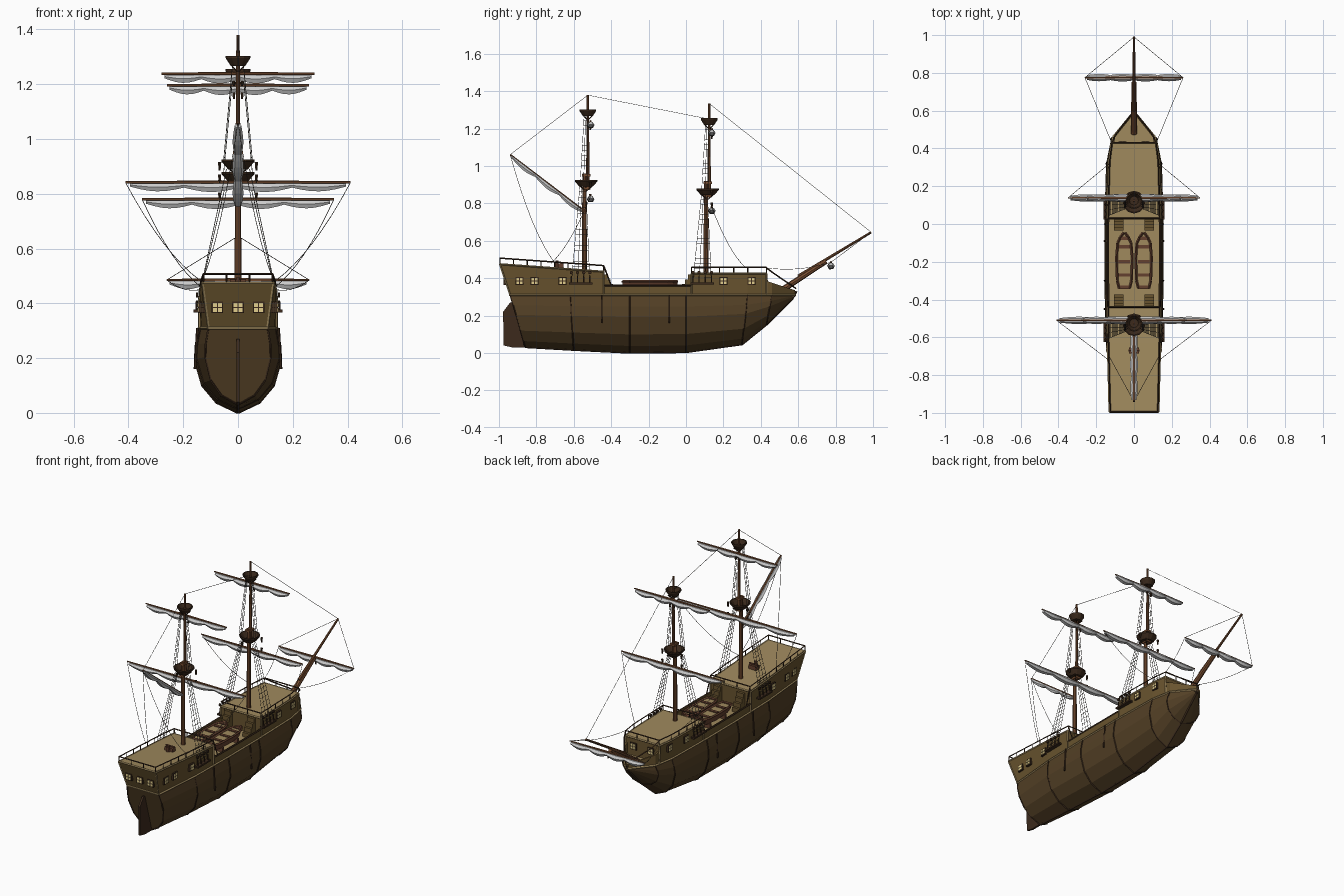
import bpy, bmesh, math
from mathutils import Vector as V, Matrix

if "Cube" in bpy.data.objects:
    bpy.data.objects.remove(bpy.data.objects["Cube"])

def material(name, *rgb):
    m = bpy.data.materials.new(name)
    m.diffuse_color = [(c / 255) ** 2.2 for c in rgb] + [1]
    m.use_nodes = True
    m.node_tree.nodes["Principled BSDF"].inputs["Base Color"].default_value = m.diffuse_color
    return m

HULL = material("hull_wood", 84, 66, 42)
CASTLE = material("castle_wood", 104, 84, 50)
DECK = material("deck_wood", 158, 136, 94)
MAST = material("mast_wood", 118, 78, 52)
DARK = material("dark_wood", 62, 46, 34)
BOAT = material("boat_wood", 100, 66, 50)
SAIL = material("sail_cloth", 196, 192, 194)
ROPE = material("rope", 70, 66, 62)
GLASS = material("window_glass", 225, 205, 140)

def part(name, mat, build):
    bm = bmesh.new()
    build(bm)
    bmesh.ops.recalc_face_normals(bm, faces=bm.faces)
    me = bpy.data.meshes.new(name)
    bm.to_mesh(me)
    bm.free()
    me.materials.append(mat)
    ob = bpy.data.objects.new(name, me)
    bpy.context.collection.objects.link(ob)

def seg(bm, a, b, r, r2=None, n=6):
    a, b = V(a), V(b)
    d = b - a
    rot = d.to_track_quat('Z', 'Y').to_matrix().to_4x4()
    bmesh.ops.create_cone(bm, cap_ends=True, segments=n, radius1=r, radius2=r if r2 is None else r2,
                          depth=d.length, matrix=Matrix.Translation((a + b) / 2) @ rot)

def path(bm, pts, r, n=4):
    for a, b in zip(pts, pts[1:]):
        seg(bm, a, b, r, n=n)

def box(bm, c, s):
    bmesh.ops.create_cube(bm, size=1, matrix=Matrix.Translation(c) @ Matrix.Diagonal((*s, 1)))

def loft(bm, rings, closed=True, caps=True):
    vs = [[bm.verts.new(p) for p in ring] for ring in rings]
    n = len(vs[0])
    for a, b in zip(vs, vs[1:]):
        for i in range(n if closed else n - 1):
            j = (i + 1) % n
            bm.faces.new((a[i], a[j], b[j], b[i]))
    if caps:
        bm.faces.new(vs[0])
        bm.faces.new(vs[-1])

def rope(bm, a, b, sag=0.0, n=8, r=.0014):
    a, b = V(a), V(b)
    n = n if sag else 1
    path(bm, [a.lerp(b, i / n) - V((0, 0, 4 * sag * (i / n) * (1 - i / n))) for i in range(n + 1)], r, 3)

# Hull: stations of keel y, keel z, sheer y, half width
STATIONS = [(-.86, .03, -.94, .12), (-.6, .015, -.62, .15), (-.3, 0, -.3, .157), (0, .003, 0, .157),
            (.3, .045, .33, .148), (.43, .15, .46, .122), (.57, .29, .585, .008)]
SECTION = [(0, 0), (.5, .12), (.83, .32), (1, .62), (.98, .8), (.9, 1)]

def section(st):
    yk, zk, yt, w = st
    half = [V((w * x, yk + (yt - yk) * t, zk + (.31 - zk) * t)) for x, t in SECTION]
    return [V((-p.x, p.y, p.z)) for p in half[:0:-1]] + half

def width(y):
    tab = [(s[2], s[3] * .9) for s in STATIONS]
    for (a, wa), (b, wb) in zip(tab, tab[1:]):
        if y <= b:
            return wa + (wb - wa) * (max(y, a) - a) / (b - a)
    return tab[-1][1]

part("hull", HULL, lambda bm: loft(bm, [section(s) for s in STATIONS]))

def ribs(bm):
    for s in STATIONS:
        path(bm, section(s), .004)
    for s in (1, -1):
        for y in (-.09, -.45):
            seg(bm, (s * .157, y, .16), (s * .148, y, .31), .005)
    path(bm, [(0, s[0], s[1] + .002) for s in STATIONS] + [(0, .59, .33)], .006)
part("hull_ribs_and_keel", DARK, ribs)

def wales(bm):
    for s in (1, -1):
        path(bm, [(s * (st[3] * .9 + .001), st[2], .31) for st in STATIONS], .006)
    seg(bm, (-.11, -.942, .31), (.11, -.942, .31), .006)
part("wale", DECK, wales)

def rudder(bm):
    out = [(-.975, .04), (-.978, .22), (-.94, .27), (-.925, .27), (-.855, .03), (-.93, .03)]
    loft(bm, [[(x, y, z) for y, z in out] for x in (-.006, .006)])
part("rudder", DARK, rudder)

def main_deck(bm):
    ys = [-.92, -.62, -.3, 0, .33, .46, .583]
    loft(bm, [[(s * (width(y) - .002), y, z) for s, z in ((-1, .3), (1, .3), (1, .315), (-1, .315))] for y in ys])
part("main_deck", DECK, main_deck)

# Castles: rings of bottom y, top y, top half width, top z
AFT = [(-.94, -.995, .13, .475), (-.62, -.63, .139, .449), (-.44, -.44, .14, .435)]
FORE = [(.03, .03, .141, .425), (.33, .33, .133, .425), (.43, .43, .12, .425)]

def castle(rows):
    return lambda bm: loft(bm, [[(-width(b), b, .31), (width(b), b, .31), (w, t, z), (-w, t, z)]
                                for b, t, w, z in rows])

def castle_deck(rows):
    return lambda bm: loft(bm, [[(s * (w - .006), t, z + h) for s, h in ((-1, -.004), (1, -.004), (1, .003), (-1, .003))]
                                for b, t, w, z in rows])

def trim(rows):
    def f(bm):
        loop = [V((w, t, z)) for b, t, w, z in rows] + [V((-w, t, z)) for b, t, w, z in rows[::-1]]
        path(bm, loop + loop[:1], .005)
        for b, t, w, z in (rows[0], rows[-1]):
            for s in (1, -1):
                seg(bm, (s * width(b), b, .31), (s * w, t, z), .005, n=4)
    return f

def rails(rows):
    def f(bm):
        up = V((0, 0, .032))
        loop = [V((w - .004, t, z)) for b, t, w, z in rows] + [V((-w + .004, t, z)) for b, t, w, z in rows[::-1]]
        loop.append(loop[0])
        path(bm, [p + up for p in loop], .004)
        for a, b in zip(loop, loop[1:]):
            n = max(1, round((b - a).length / .08))
            for i in range(n):
                p = a.lerp(b, i / n)
                seg(bm, p, p + up, .003, n=4)
    return f

for name, rows in (("aft_castle", AFT), ("forecastle", FORE)):
    part(name, CASTLE, castle(rows))
    part(name + "_deck", DECK, castle_deck(rows))
    part(name + "_trim", DECK, trim(rows))
    part(name + "_rails", DARK, rails(rows))

def bulwarks(bm):
    for s in (1, -1):
        for ys, zs in (((-.44, -.3, 0, .03), (.36,) * 4), ((.43, .46, .583), (.385, .375, .335))):
            loft(bm, [[(s * width(y), y, .31), (s * width(y), y, z), (s * max(width(y) - .01, 0), y, z),
                       (s * max(width(y) - .01, 0), y, .31)] for y, z in zip(ys, zs)])
part("bulwarks", CASTLE, bulwarks)

def caps(bm):
    for s in (1, -1):
        path(bm, [(s * width(y), y, .36) for y in (-.44, -.3, 0, .03)], .005)
        path(bm, [(s * .116, .43, .455), (s * .1, .47, .425), (s * .008, .588, .345)], .004)
        path(bm, [(s * .136, -.44, .467), (s * .138, -.4, .362)], .004)
part("cap_rails", DARK, caps)

# Windows on both castles and the stern
WINDOWS = [(s * x, y, .385, 0) for s in (1, -1) for x, y in
           ((.121, -.89), (.128, -.81), (.138, -.66), (.139, .2), (.1305, .35))]
WINDOWS += [(x, -.968, .385, 1) for x in (-.075, 0, .075)]
WINDOWS += [(x, .43, .375, 1) for x in (-.06, .06)]

def frames(bm):
    for x, y, z, e in WINDOWS:
        box(bm, (x, y, z), (.042, .014, .042) if e else (.014, .042, .042))
part("window_frames", DARK, frames)

def panes(bm):
    for x, y, z, e in WINDOWS:
        for i in (-.009, .009):
            for k in (-.009, .009):
                box(bm, (x + i * e, y + i * (1 - e), z + k), (.014, .018, .014) if e else (.018, .014, .014))
part("window_panes", GLASS, panes)

# Deck fittings
def ladders(bm):
    for s in (1, -1):
        for y, d in ((-.435, 1), (.025, -1)):
            for i in range(4):
                h = .105 - .026 * i
                box(bm, (s * .08, y + d * (.008 + .015 * i), .315 + h / 2), (.05, .015, h))
part("ladders", CASTLE, ladders)

BOAT_ROWS = [(-.34, .028, .35), (-.3, .038, .342), (-.18, .042, .338), (-.1, .036, .344), (-.07, .022, .352), (-.045, .003, .365)]

def boats(bm):
    for c in (-.051, .051):
        loft(bm, [[(c - w, y, .378), (c - w * .7, y, k), (c + w * .7, y, k), (c + w, y, .378)] for y, w, k in BOAT_ROWS])
        for s in (1, -1):
            path(bm, [(c + s * w, y, .382) for y, w, k in BOAT_ROWS], .007)
        for y in (-.335, -.27, -.2, -.12, -.075):
            box(bm, (c, y, .381), (.06 if y < -.1 else .04, .018, .007))
        for y in (-.27, -.12):
            box(bm, (c, y, .328), (.07, .014, .03))
part("rowing_boats", BOAT, boats)

def boat_floors(bm):
    for c in (-.051, .051):
        loft(bm, [[(c - w * .9, y, .379), (c + w * .9, y, .379)] for y, w, k in BOAT_ROWS], False, False)
part("boat_floors", DECK, boat_floors)

def helm(bm):
    box(bm, (0, -.67, .465), (.055, .03, .025))
    seg(bm, (0, -.69, .455), (0, -.69, .495), .012, .008, 8)
    seg(bm, (-.03, -.67, .483), (.03, -.67, .483), .006)
part("helm_capstan", BOAT, helm)

# Masts, bowsprit, yards: yard y, z, half length
YARDS = [(-.51, 1.238, .28), (.138, 1.196, .26), (-.51, .842, .41), (.138, .78, .35), (.775, .485, .26)]
MASTS = [(-.543, -.525, .96, 1.38, .905, 1.283), (.107, .124, .92, 1.335, .86, 1.235)]
GAFF = V((0, -.94, 1.06)), V((0, -.555, .765))

def spars(bm):
    for y0, y1, zl, zt, n1, n2 in MASTS:
        seg(bm, (0, y0, .3), (0, y0, zl), .014, .011, 10)
        seg(bm, (0, y1, zl - .09), (0, y1, zt), .0095, .006, 8)
        for z in (zl - .08, zl - .01):
            box(bm, (0, (y0 + y1) / 2, z), (.032, .046, .012))
    seg(bm, (0, .48, .315), (0, .75, .49), .017, .013, 8)
    seg(bm, (0, .6, .41), (0, .99, .645), .009, .006, 8)
    for y, z, h in YARDS:
        for s in (1, -1):
            seg(bm, (0, y, z), (s * h, y, z), .007, .004)
    seg(bm, GAFF[0], GAFF[1], .005, .007)
part("masts_and_yards", MAST, spars)

def furled(bm, a, b, axis, lobes):
    n = lobes * 6
    rings = []
    for i in range(n + 1):
        t = i / n
        p = a.lerp(b, t)
        d = .013 + .016 * abs(math.sin(math.pi * lobes * t)) + .005 * math.sin(math.pi * t)
        w = .007 + .4 * d
        rings.append([p + V(axis) * (w * x) - V((0, 0, d * z))
                      for x, z in ((-.5, 0), (.5, 0), (1, .45), (.6, .95), (-.6, .95), (-1, .45))])
    loft(bm, rings)

def sails(bm):
    for y, z, h in YARDS:
        furled(bm, V((-h * .96, y, z - .004)), V((h * .96, y, z - .004)), (0, 1, 0), 4)
    furled(bm, GAFF[0].lerp(GAFF[1], .02), GAFF[1], (1, 0, 0), 3)
part("furled_sails", SAIL, sails)

def nests(bm):
    for y0, y1, zl, zt, n1, n2 in MASTS:
        for y, z, r in (((y0 + y1) / 2, n1, .06), (y1, n2, .045)):
            prof = [(.001, -.016), (.6 * r, -.016), (r, .012), (r, .02), (r - .006, .02), (.52 * r, -.01), (.001, -.01)]
            loft(bm, [[(p * math.cos(k * math.pi / 6), y + p * math.sin(k * math.pi / 6), z + h) for k in range(12)]
                      for p, h in prof])
            for s in (1, -1):
                for dy in (-.5, .5):
                    seg(bm, (0, y, z - .04), (s * r * .5, y + dy * r, z - .016), .003, n=4)
        for s in (1, -1):
            for z in (n1 - .055, n1 + .01, n2 - .06):
                x = .067 if z < n1 + .02 else .015
                seg(bm, (s * x, y1 + .014, z), (s * x, y1 + .014, z - .03), .007, .004)
    seg(bm, (0, .77, .48), (0, .77, .445), .007, .004)
part("crows_nests_and_blocks", DARK, nests)

def channels(bm):
    for y0, y1, *_ in MASTS:
        for s in (1, -1):
            box(bm, (s * .148, y0 - .02, .372), (.028, .125, .01))
            for k in range(4):
                y = y0 - .07 + k * .033
                seg(bm, (s * .152, y, .375), (s * .15, y, .41), .004)
                seg(bm, (s * .146, y, .43), (s * .154, y, .43), .009, n=8)
part("shroud_channels", DARK, channels)

# Rigging
def shrouds(bm):
    for y0, y1, zl, zt, n1, n2 in MASTS:
        for s in (1, -1):
            low = [(V((s * .153, y0 - .07 + k * .033, .375)), V((s * .042, y0 - .025 + k * .011, n1 - .015))) for k in range(4)]
            high = [(V((s * .052, y1 - .04 + k * .018, n1 + .02)), V((s * .02, y1 - .02 + k * .008, n2 - .015))) for k in range(3)]
            for lines, n in ((low, 18), (high, 13)):
                for a, b in lines:
                    rope(bm, a, b)
                for i in range(1, n):
                    path(bm, [a.lerp(b, i / n) for a, b in lines], .0011, 3)
part("shrouds_and_ratlines", ROPE, shrouds)

def stays(bm):
    tip, peak, main, fore = (0, .99, .645), GAFF[0], (0, -.525, 1.378), (0, .124, 1.333)
    rope(bm, tip, fore)
    rope(bm, main, (0, .124, 1.25))
    rope(bm, main, peak)
    for s in (1, -1):
        rope(bm, peak, (s * .132, -.7, .48), .07)
        rope(bm, (s * .41, -.51, .84), (s * .134, -.72, .48), .04)
        rope(bm, (s * .35, .138, .78), (s * .13, .32, .455), .04)
        rope(bm, (s * .26, .775, .485), (s * .118, .43, .455), .02)
        rope(bm, (s * .26, .775, .485), tip)
part("stays_and_braces", ROPE, stays)
